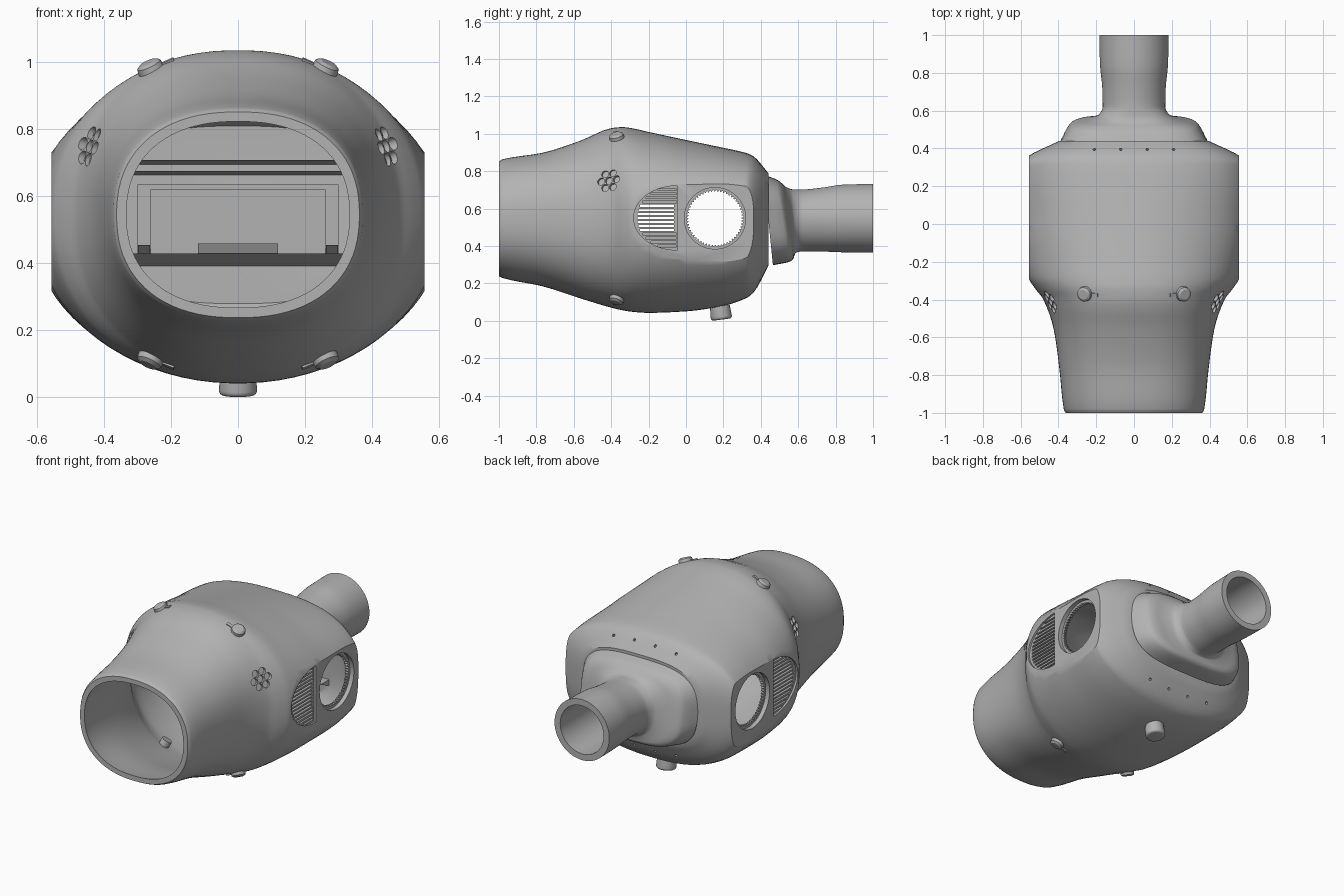
import bpy, bmesh, math
from mathutils import Vector, Matrix
from mathutils.bvhtree import BVHTree

cube = bpy.data.objects.get("Cube")
if cube:
    bpy.data.objects.remove(cube)

grey = bpy.data.materials.new("housing_grey")
grey.use_nodes = True
grey.diffuse_color = (0.45, 0.45, 0.45, 1)
grey.node_tree.nodes["Principled BSDF"].inputs["Base Color"].default_value = (0.45, 0.45, 0.45, 1)


def make(name, bm, smooth=True):
    bmesh.ops.recalc_face_normals(bm, faces=bm.faces[:])
    mesh = bpy.data.meshes.new(name)
    bm.to_mesh(mesh)
    bm.free()
    mesh.materials.append(grey)
    ob = bpy.data.objects.new(name, mesh)
    bpy.context.collection.objects.link(ob)
    if smooth:
        shade(ob)
    return ob


def select(ob):
    bpy.ops.object.select_all(action='DESELECT')
    ob.select_set(True)
    bpy.context.view_layer.objects.active = ob


def shade(ob):
    select(ob)
    bpy.ops.object.shade_smooth_by_angle(angle=math.radians(32))


def cut(ob, bm):
    """Subtract a temporary cutter and discard it."""
    cutter = make("cutter", bm, False)
    cutter.hide_render = True
    mod = ob.modifiers.new("cut", 'BOOLEAN')
    mod.operation, mod.solver, mod.object = 'DIFFERENCE', 'EXACT', cutter
    select(ob)
    bpy.ops.object.modifier_apply(modifier=mod.name)
    bpy.data.objects.remove(cutter)


def blend(rows, steps):
    """Monotone interpolation between station rows."""
    def slope(i, c):
        if i in (0, len(rows) - 1):
            j = min(i, len(rows) - 2)
            return (rows[j + 1][c] - rows[j][c]) / (rows[j + 1][0] - rows[j][0])
        a, b = [(rows[k + 1][c] - rows[k][c]) / (rows[k + 1][0] - rows[k][0]) for k in (i - 1, i)]
        return 2 * a * b / (a + b) if a * b > 0 else 0
    out = [rows[0]]
    for i in range(len(rows) - 1):
        h = rows[i + 1][0] - rows[i][0]
        for s in range(1, steps + 1):
            t = s / steps
            row = [rows[i][0] + h * t]
            for c in range(1, len(rows[0])):
                p, q = rows[i][c], rows[i + 1][c]
                row.append(p + (q - p) * t * t * (3 - 2 * t)
                           + h * slope(i, c) * t * (1 - t) ** 2 - h * slope(i + 1, c) * t * t * (1 - t))
            out.append(row)
    return out


MID = .545


def loft(rows, steps=4, inset=0, segs=80):
    """Rows: y, half width, bottom, top, roundness exponent, shear."""
    bm = bmesh.new()
    rings = []
    for y, a, low, high, n, shear in blend(rows, steps):
        ring = []
        for k in range(segs):
            t = math.tau * (k + 0.5) / segs
            c, s = math.cos(t), math.sin(t)
            reach = (high - MID if s > 0 else MID - low) - inset
            x = math.copysign(abs(c) ** (2 / n), c) * (a - inset)
            z = math.copysign(abs(s) ** (2 / n), s) * reach
            ring.append(bm.verts.new((x, y - shear * z, MID + z)))
        rings.append(ring)
    for r, q in zip(rings, rings[1:]):
        for k in range(segs):
            bm.faces.new((r[k], r[(k + 1) % segs], q[(k + 1) % segs], q[k]))
    bm.faces.new(rings[0])
    bm.faces.new(rings[-1])
    return bm


def trim_sides(bm, limit):
    for s in (-1, 1):
        res = bmesh.ops.bisect_plane(bm, geom=bm.verts[:] + bm.edges[:] + bm.faces[:], dist=1e-5,
                                     plane_co=(s * limit, 0, 0), plane_no=(s, 0, 0), clear_outer=True)
        bmesh.ops.edgeloop_fill(bm, edges=[e for e in res['geom_cut'] if isinstance(e, bmesh.types.BMEdge)])
    bmesh.ops.recalc_face_normals(bm, faces=bm.faces[:])


def frame(loc, axis):
    return Matrix.Translation(loc) @ Vector(axis).to_track_quat('Z', 'Y').to_matrix().to_4x4()


def cyl(bm, m, r1, depth, r2=None, segs=24):
    bmesh.ops.create_cone(bm, cap_ends=True, segments=segs, radius1=r1,
                          radius2=r1 if r2 is None else r2, depth=depth, matrix=m)


def box(bm, lo, hi, m=Matrix()):
    lo, hi = Vector(lo), Vector(hi)
    bmesh.ops.create_cube(bm, size=1, matrix=m @ Matrix.Translation((lo + hi) / 2)
                          @ Matrix.Diagonal((*(hi - lo), 1)))


def prism(bm, outline, x0, x1):
    """Extrude a y-z outline along x."""
    f = bm.faces.new([bm.verts.new((x0, y, z)) for y, z in outline])
    ext = bmesh.ops.extrude_face_region(bm, geom=[f])
    bmesh.ops.translate(bm, vec=(x1 - x0, 0, 0), verts=[v for v in ext['geom'] if isinstance(v, bmesh.types.BMVert)])


# Main housing
stations = [
    (-1.0, .362, .238, .852, 2.3, 0), (-.98, .372, .228, .864, 2.3, 0),
    (-.77, .395, .185, .898, 2.35, 0), (-.56, .425, .118, .965, 2.35, 0),
    (-.4, .48, .070, 1.03, 2.25, 0), (-.34, .525, .056, 1.036, 2.2, 0),
    (-.29, .557, .048, 1.03, 2.15, 0), (-.2, .582, .042, 1.01, 2.1, 0),
    (0, .61, .05, .967, 2.1, 0), (.2, .615, .08, .925, 2.25, 0),
    (.32, .605, .12, .898, 2.4, 0), (.36, .56, .15, .88, 2.6, 0),
    (.44, .395, .292, .79, 3.1, 0)]
outer = loft(stations)
trim_sides(outer, .556)
skin = BVHTree.FromBMesh(outer)
housing = make("housing", outer, False)

# Hollow interior
cavity_rows = [(-1.02, *stations[0][1:])] + stations[1:9] + [
    (.2, .6, .12, .92, 2.25, 0), (.3, .55, .19, .88, 2.5, 0), (.36, .42, .245, .845, 2.8, 0)]
cavity = loft(cavity_rows, inset=.035)
trim_sides(cavity, .512)
cut(housing, cavity)

# Side ports: seat with a finely toothed through opening
port_y, port_z = .155, .548
seat, vent, teeth = bmesh.new(), bmesh.new(), bmesh.new()
d_shape = [(-.045 - .235 * math.sin(t), .55 + .172 * math.cos(t))
           for t in (math.pi * k / 32 for k in range(33))]
for s in (-1, 1):
    cyl(seat, frame((s * .58, port_y, port_z), (1, 0, 0)), .164, .1, segs=64)
    prism(vent, d_shape, s * .544, s * .6)
cut(housing, seat)
cut(housing, vent)
prism(teeth, [(port_y + r * math.cos(t), port_z + r * math.sin(t)) for r, t in
              (((.143, .152)[k // 2 % 2], math.tau * k / 224) for k in range(224))], -.7, .7)
cut(housing, teeth)

# Vent slots: open in the middle, blind above and below
slots = bmesh.new()
for k in range(-7, 8):
    z = .55 + k * .0215
    left = -.06 - .2 * math.sqrt(1 - (k * .0215 / .168) ** 2)
    if abs(k) <= 3:
        box(slots, (-.7, left, z - .006), (.7, -.065, z + .006))
    else:
        for s in (-1, 1):
            box(slots, (s * .53, left, z - .005), (s * .6, -.05, z + .005))
cut(housing, slots)

# Clusters of blind round pits on the shoulders
pits = bmesh.new()
for s in (-1, 1):
    loc, normal, _, _ = skin.ray_cast(Vector((s * 2, -.412, .75)), Vector((-s, 0, 0)))
    along = (Vector((0, 1, 0)) - normal * normal.y).normalized()
    up = normal.cross(along)
    spots = [Vector()] + [(along * math.cos(a) + up * math.sin(a)) * .045
                          for a in (math.tau * k / 6 for k in range(6))]
    for p in spots:
        cyl(pits, frame(loc + p, normal), .02, .03)

# Screw holes along the rear slopes
for x in (-.21, -.07, .07, .21):
    for s in (-1, 1):
        loc, normal, _, _ = skin.ray_cast(Vector((x, .395, .54 + s * 2)), Vector((0, 0, -s)))
        cyl(pits, frame(loc, normal), .008, .03, segs=12)
cut(housing, pits)
shade(housing)

# Rear flange flowing into the outlet tube
neck = loft([
    (.44, .388, .297, .782, 3.2, .1), (.515, .345, .315, .757, 3.3, .16),
    (.528, .332, .321, .749, 3.3, .16), (.543, .3, .333, .733, 3.2, .15),
    (.557, .24, .35, .714, 2.7, .12), (.578, .187, .364, .703, 2.3, .06),
    (.62, .166, .37, .702, 2, 0), (.72, .168, .37, .711, 2, 0),
    (.84, .18, .366, .728, 2, 0), (1.0, .184, .364, .732, 2, 0)])
tube = make("outlet_tube", neck, False)
bore = bmesh.new()
cyl(bore, frame((0, .83, .548), (0, 1, 0)), .146, .5, segs=64)
cut(tube, bore)
shade(tube)

# Shell fasteners with a short latch bar and an inner boss
for side, s in (("left", 1), ("right", -1)):
    for level, v in (("upper", 1), ("lower", -1)):
        loc, normal, _, _ = skin.ray_cast(Vector((s * .26, -.37, .54 + v * 2)), Vector((0, 0, -v)))
        inward = Vector((-s, 0, 0))
        inward = (inward - normal * inward.dot(normal)).normalized()
        bm = bmesh.new()
        cyl(bm, frame(loc, normal), .042, .03, .038, 32)
        cyl(bm, frame(loc + normal * .019, normal), .038, .008, .026, 32)
        cyl(bm, frame(loc - normal * .04, normal), .03, .06)
        basis = Matrix((inward, normal.cross(inward), normal)).transposed().to_4x4()
        box(bm, (.03, -.009, -.015), (.075, .009, .004), Matrix.Translation(loc) @ basis)
        make(f"{level}_{side}_fastener", bm)

# Bottom knob with a rounded foot
bm = bmesh.new()
tilt = frame((0, .185, .05), (0, .13, -1))
cyl(bm, tilt, .052, .088, .058, 40)
foot = [e for e in bm.edges if all((tilt.inverted() @ v.co).z > .04 for v in e.verts)]
bmesh.ops.bevel(bm, geom=foot, offset=.016, segments=4, profile=.5, affect='EDGES')
make("bottom_knob", bm)

# Inner carrier: chamfered shelf, framed back plate and cross bars
bm = bmesh.new()
prism(bm, [(.28, .43), (.365, .43), (.365, .39)], -.36, .36)
prism(bm, [(.285, .46), (.3, .46), (.3, .43)], -.12, .12)
for s in (-1, 1):
    box(bm, (s * .26, .315, .43), (s * .3, .365, .635))
    prism(bm, [(.285, .455), (.315, .455), (.315, .43)], s * .262, s * .298)
box(bm, (-.26, .315, .62), (.26, .365, .635))
box(bm, (-.26, .335, .43), (.26, .365, .62))
for z in (.668, .7):
    prism(bm, [(.3, z + .008), (.365, z + .008), (.365, z - .006)], -.36, .36)
make("inner_carrier", bm, False)
